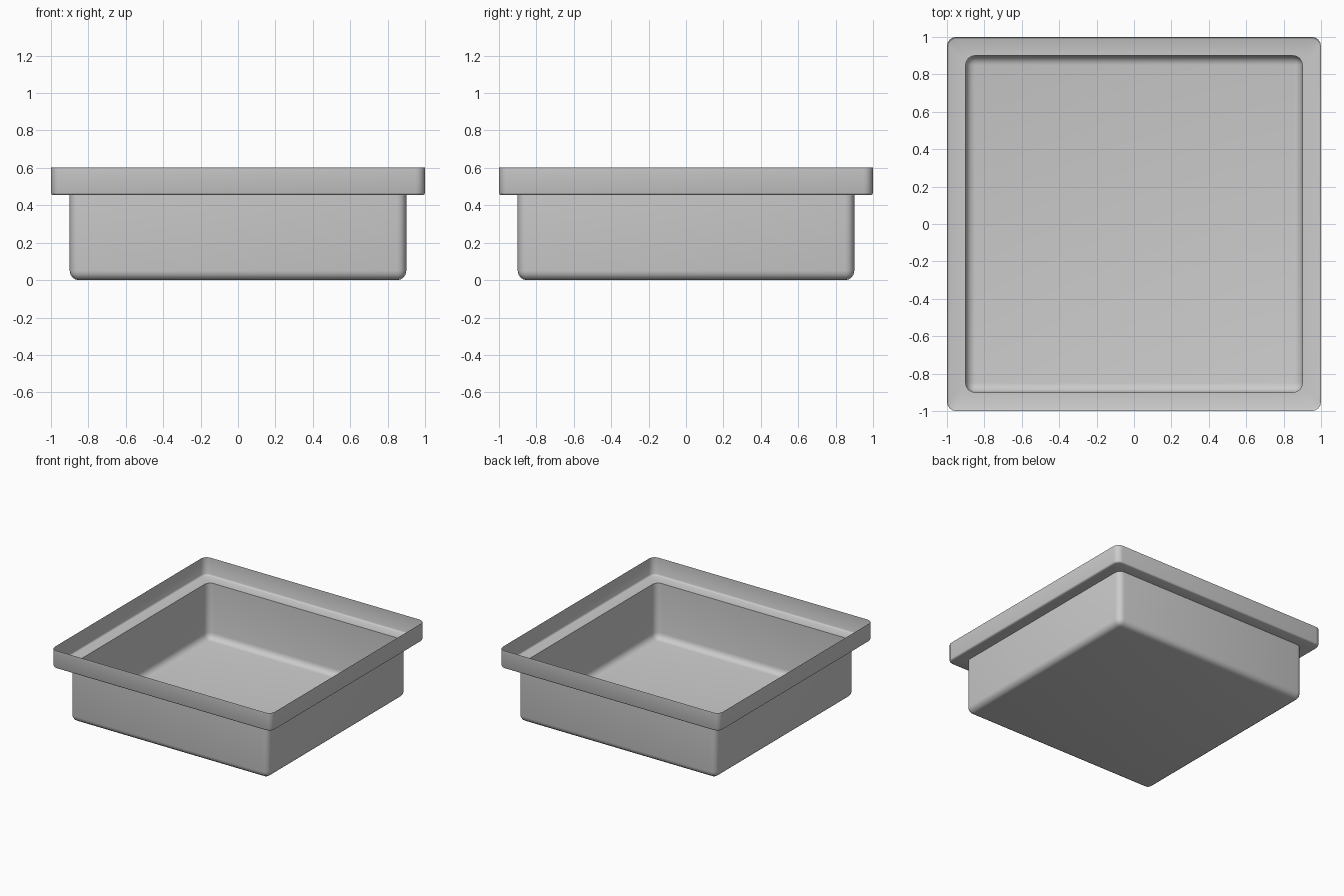
import bpy, bmesh, math

if "Cube" in bpy.data.objects:
    bpy.data.objects.remove(bpy.data.objects["Cube"])

SEG = 4       # segments per rounded corner
CORNER = 0.05


def ring(bm, centre, radius, z):
    """Rounded-square loop: corner centres at +-centre, given corner radius."""
    verts = []
    for q, (sx, sy) in enumerate([(1, 1), (-1, 1), (-1, -1), (1, -1)]):
        for i in range(SEG + 1):
            a = math.pi / 2 * (q + i / SEG)
            verts.append(bm.verts.new((sx * centre + radius * math.cos(a),
                                       sy * centre + radius * math.sin(a), z)))
    return verts


# Profile as (corner centre, corner radius, height), bottom to top
profile = []
for i in range(SEG + 1):                       # rounded floor edge
    t = math.pi / 2 * i / SEG
    profile.append((0.85, CORNER * math.sin(t), CORNER * (1 - math.cos(t))))
profile.append((0.85, CORNER, 0.455))          # basin wall top
profile.append((0.95, CORNER - 0.012, 0.455))  # flat ledge
profile.append((0.95, CORNER - 0.0035, 0.4585))
profile.append((0.95, CORNER, 0.467))          # small fold into the lip
profile.append((0.95, CORNER, 0.603))          # lip top

# Thin open tray skinned from the rings
bm = bmesh.new()
rings = [ring(bm, *p) for p in profile]
n = len(rings[0])
for lo, hi in zip(rings, rings[1:]):
    for i in range(n):
        j = (i + 1) % n
        bm.faces.new((lo[i], lo[j], hi[j], hi[i]))
bm.faces.new(rings[0][::-1])                   # floor
bmesh.ops.remove_doubles(bm, verts=bm.verts, dist=1e-5)
bmesh.ops.recalc_face_normals(bm, faces=bm.faces)

mesh = bpy.data.meshes.new("tray")
bm.to_mesh(mesh)
bm.free()
tray = bpy.data.objects.new("tray", mesh)
bpy.context.collection.objects.link(tray)
bpy.context.view_layer.objects.active = tray
tray.select_set(True)
bpy.ops.object.shade_smooth_by_angle(angle=math.radians(50))
